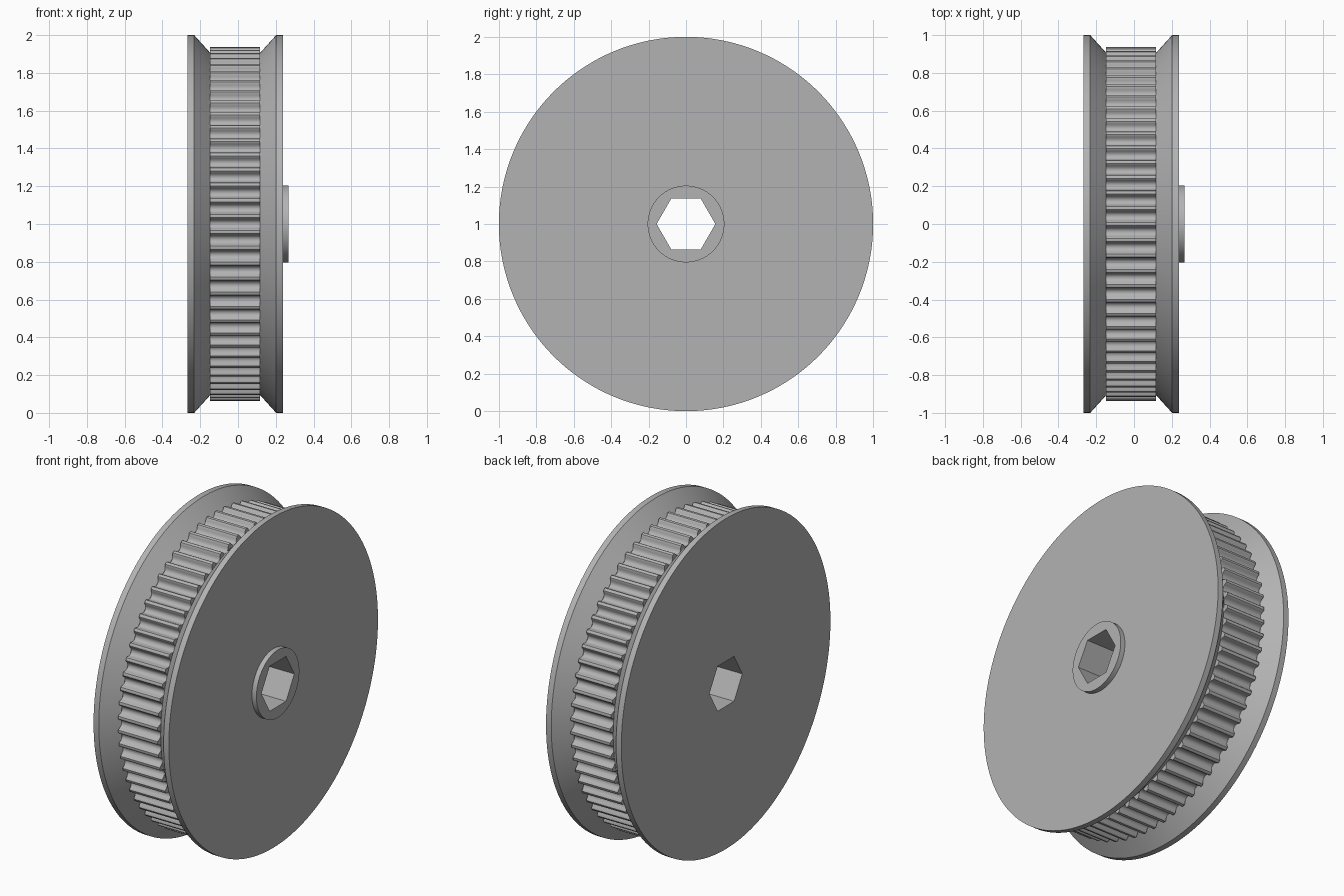
import bpy, bmesh, math

cube = bpy.data.objects.get("Cube")
if cube:
    bpy.data.objects.remove(cube, do_unlink=True)

TEETH = 70
BORE = 0.136      # half the distance across the hexagon flats
AXIS_Z = 1.0

grey = bpy.data.materials.new("plain grey")
grey.use_nodes = True
grey.diffuse_color = (0.45, 0.45, 0.45, 1)
grey.node_tree.nodes["Principled BSDF"].inputs["Base Color"].default_value = grey.diffuse_color


def circle(radius, count):
    step = math.tau / count
    return [(i * step, radius) for i in range(count)]


def hexagon(count):
    sector = math.pi / 3
    return [(a, BORE / math.cos(a % sector - sector / 2)) for a, _ in circle(1, count)]


def gear_outline():
    # half of one groove, as (share of the pitch, radius), mirrored round its centre
    half = [(0.13, 0.904), (0.23, 0.911), (0.30, 0.921), (0.35, 0.932), (0.40, 0.936)]
    groove = [(-t, r) for t, r in reversed(half)] + [(0, 0.902)] + half + [(0.5, 0.937)]
    pitch = math.tau / TEETH
    return [((k + t) * pitch, r) for k in range(TEETH) for t, r in groove]


def bored_part(name, sections):
    """Skin a ring of polar outlines along x and close it through the hexagonal bore."""
    count = len(sections[0][1])
    bore = hexagon(count)
    loop = [(sections[0][0], bore)] + sections + [(sections[-1][0], bore)]
    bm = bmesh.new()
    rings = [[bm.verts.new((x, r * math.cos(a), AXIS_Z + r * math.sin(a)))
              for a, r in outline] for x, outline in loop]
    for k, ring in enumerate(rings):
        following = rings[(k + 1) % len(rings)]
        for i in range(count):
            j = (i + 1) % count
            bm.faces.new((ring[i], ring[j], following[j], following[i]))
    bmesh.ops.recalc_face_normals(bm, faces=bm.faces)
    mesh = bpy.data.meshes.new(name)
    bm.to_mesh(mesh)
    bm.free()
    mesh.materials.append(grey)
    part = bpy.data.objects.new(name, mesh)
    bpy.context.collection.objects.link(part)
    bpy.ops.object.select_all(action="DESELECT")
    part.select_set(True)
    bpy.context.view_layer.objects.active = part
    bpy.ops.object.shade_smooth_by_angle(angle=math.radians(30))


def turned_part(name, profile, count=180):
    bored_part(name, [(x, circle(r, count)) for x, r in profile])


# Flanges with bevelled inner faces
turned_part("right_flange", [(-0.267, 1), (-0.232, 1), (-0.147, 0.906)])
turned_part("left_flange", [(0.117, 0.906), (0.202, 1), (0.237, 1)])

# Toothed belt track
teeth = gear_outline()
bored_part("toothed_rim", [(-0.147, teeth), (0.117, teeth)])

# Raised hub ring on one side
turned_part("hub_ring", [(0.237, 0.205), (0.267, 0.205)])
